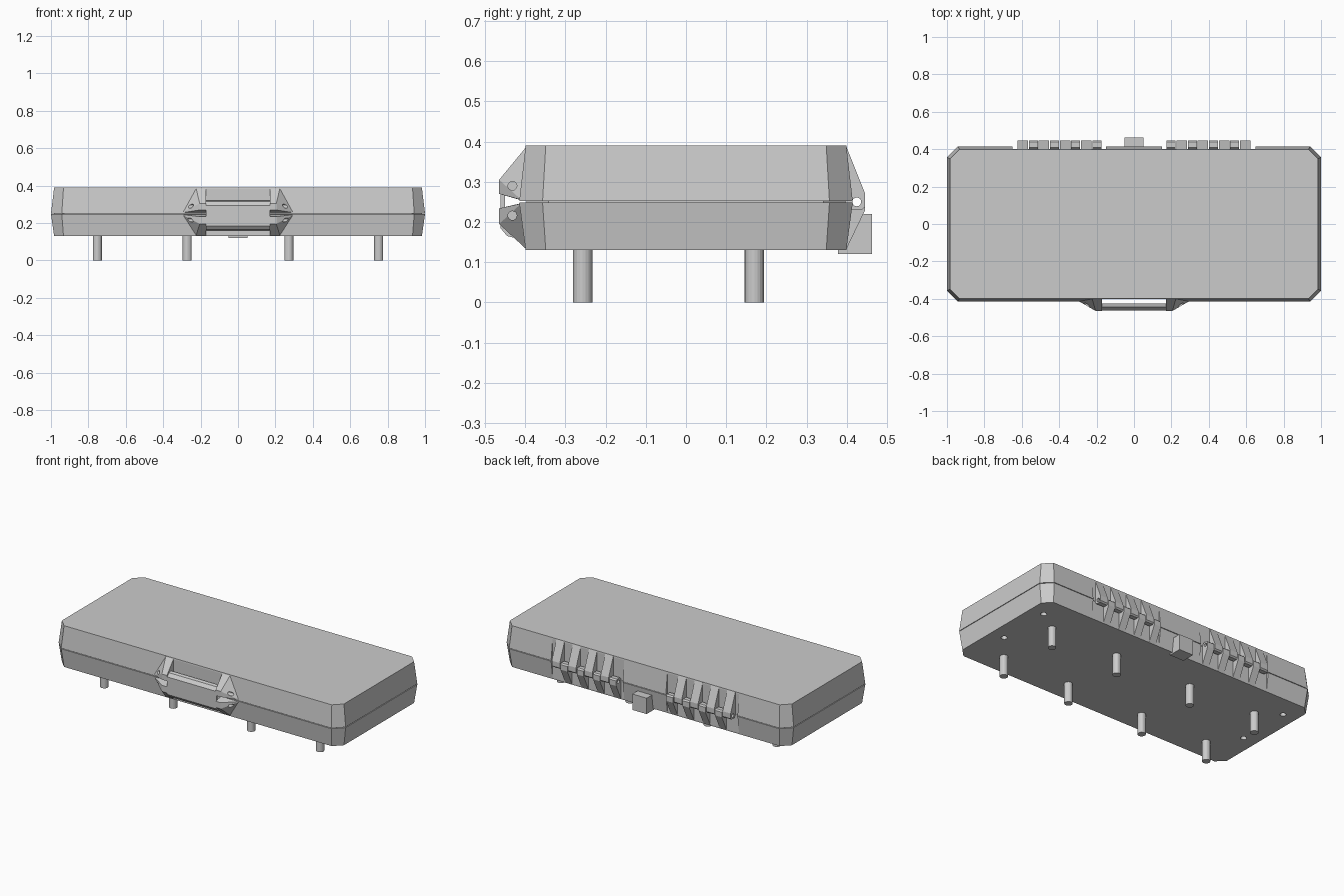
import bpy, bmesh, math
from mathutils import Matrix

if "Cube" in bpy.data.objects:
    bpy.data.objects.remove(bpy.data.objects["Cube"])

grey = bpy.data.materials.new("plain grey")
grey.diffuse_color = (0.6, 0.6, 0.6, 1)
grey.use_nodes = True
grey.node_tree.nodes["Principled BSDF"].inputs["Base Color"].default_value = grey.diffuse_color


def finish(bm, name, cutter=False):
    bmesh.ops.recalc_face_normals(bm, faces=bm.faces)
    me = bpy.data.meshes.new(name)
    bm.to_mesh(me)
    bm.free()
    ob = bpy.data.objects.new(name, me)
    bpy.context.collection.objects.link(ob)
    ob.hide_render = cutter
    if cutter:
        ob.display_type = 'WIRE'
    else:
        me.materials.append(grey)
    return ob


def loft(name, rings):
    bm = bmesh.new()
    loops = [[bm.verts.new(p) for p in r] for r in rings]
    n = len(loops[0])
    for a, b in zip(loops, loops[1:]):
        for i in range(n):
            bm.faces.new((a[i], a[(i + 1) % n], b[(i + 1) % n], b[i]))
    bm.faces.new(loops[0])
    bm.faces.new(loops[-1])
    return finish(bm, name)


def extrude_x(name, profile, x0, x1):
    return loft(name, [[(x, y, z) for y, z in profile] for x in (x0, x1)])


def hull(name, pts):
    bm = bmesh.new()
    for p in pts:
        bm.verts.new(p)
    bmesh.ops.convex_hull(bm, input=bm.verts)
    return finish(bm, name)


def boxes(name, ranges, cutter=False):
    bm = bmesh.new()
    for lo, hi in ranges:
        m = Matrix.Translation([(a + b) / 2 for a, b in zip(lo, hi)]) @ \
            Matrix.Diagonal([b - a for a, b in zip(lo, hi)] + [1])
        bmesh.ops.create_cube(bm, size=1, matrix=m)
    return finish(bm, name, cutter)


def rods(name, centres, r, length, axis='Z', cutter=False):
    bm = bmesh.new()
    rot = Matrix.Rotation(math.pi / 2, 4, 'Y') if axis == 'X' else Matrix()
    for c in centres:
        bmesh.ops.create_cone(bm, cap_ends=True, segments=20, radius1=r, radius2=r,
                              depth=length, matrix=Matrix.Translation(c) @ rot)
    return finish(bm, name, cutter)


def cut(ob, cutter):
    mod = ob.modifiers.new("cut", 'BOOLEAN')
    mod.operation = 'DIFFERENCE'
    mod.solver = 'EXACT'
    mod.object = cutter


def octagon(hx, hy, c, z):
    q = [(hx, hy - c), (hx - c, hy)]
    pts = q + [(-x, y) for x, y in reversed(q)]
    pts += [(-x, -y) for x, y in pts]
    return [(x, y, z) for x, y in pts]


# case halves, with a recessed seam between
lid = loft("case_lid", [octagon(1, .415, .058, .252), octagon(.983, .399, .05, .39)])
base = loft("case_base", [octagon(.983, .399, .05, .13), octagon(1, .415, .058, .248)])
loft("seam_core", [octagon(.985, .397, .055, .24), octagon(.985, .397, .055, .26)])

# flat recesses behind the handle and the hinges
recess = boxes("recess_cutter", [((-.17, -.6, .1), (.17, -.4, .45)),
                                 ((-.65, .4, .1), (-.15, .6, .45)),
                                 ((.15, .4, .1), (.65, .6, .45))], True)
cut(lid, recess)
cut(base, recess)

# underside holes
drain = rods("drain_hole_cutter", [(s * .89, y, .13) for s in (-1, 1) for y in (-.09, .26)],
             .018, .04, cutter=True)
cut(base, drain)

# legs
rods("legs", [(s * x, y, .07) for s in (-1, 1) for x in (.272, .752) for y in (-.257, .17)],
     .024, .14)

# handle brackets: upper and lower on each side, with pin holes
bracket_holes = rods("bracket_hole_cutter", [(s * .26, -.432, z) for s in (-1, 1)
                                             for z in (.29, .216)], .011, .14, 'X', True)
for s, side in ((-1, "left"), (1, "right")):
    for part, top, zs in (("upper", .39, (.305, .27, .255)), ("lower", .13, (.195, .234, .246))):
        pts = [(s * x, y, z) for x in (.17, .205) for y, z in
               ((-.395, top), (-.465, zs[0]), (-.465, zs[1]), (-.413, zs[2]), (-.39, zs[2]))]
        pts += [(s * .3, -.41, zs[2]), (s * .3, -.39, zs[2]), (s * .225, -.395, top)]
        cut(hull(f"handle_bracket_{part}_{side}", pts), bracket_holes)

# handle grip: open channel
extrude_x("handle_grip", [(-.425, .32), (-.445, .315), (-.462, .295), (-.462, .185), (-.445, .165),
                          (-.425, .16), (-.425, .172), (-.441, .177), (-.45, .19), (-.45, .29),
                          (-.441, .303), (-.425, .308)], -.172, .172)

# hinge ribs: alternating upper and lower arms round an open pin hole
pin_hole = rods("pin_hole_cutter", [(0, .425, .25)], .011, 1.6, 'X', True)
upper = [(.385, .39), (.398, .39), (.446, .27), (.446, .238), (.438, .23), (.41, .23), (.385, .26)]
lower = [(.385, .13), (.398, .13), (.446, .23), (.446, .262), (.438, .27), (.41, .27), (.385, .24)]
for s, side in ((-1, "left"), (1, "right")):
    for i in range(4):
        for part, prof, x in (("upper", upper, .255 + .1135 * i), ("lower", lower, .198 + .1135 * i)):
            w = .028 if part == "upper" else .024
            rib = extrude_x(f"hinge_rib_{part}_{side}_{i + 1}", prof, s * x - w, s * x + w)
            cut(rib, pin_hole)

# rear block
boxes("rear_block", [((-.05, .378, .12), (.05, .463, .22))])
